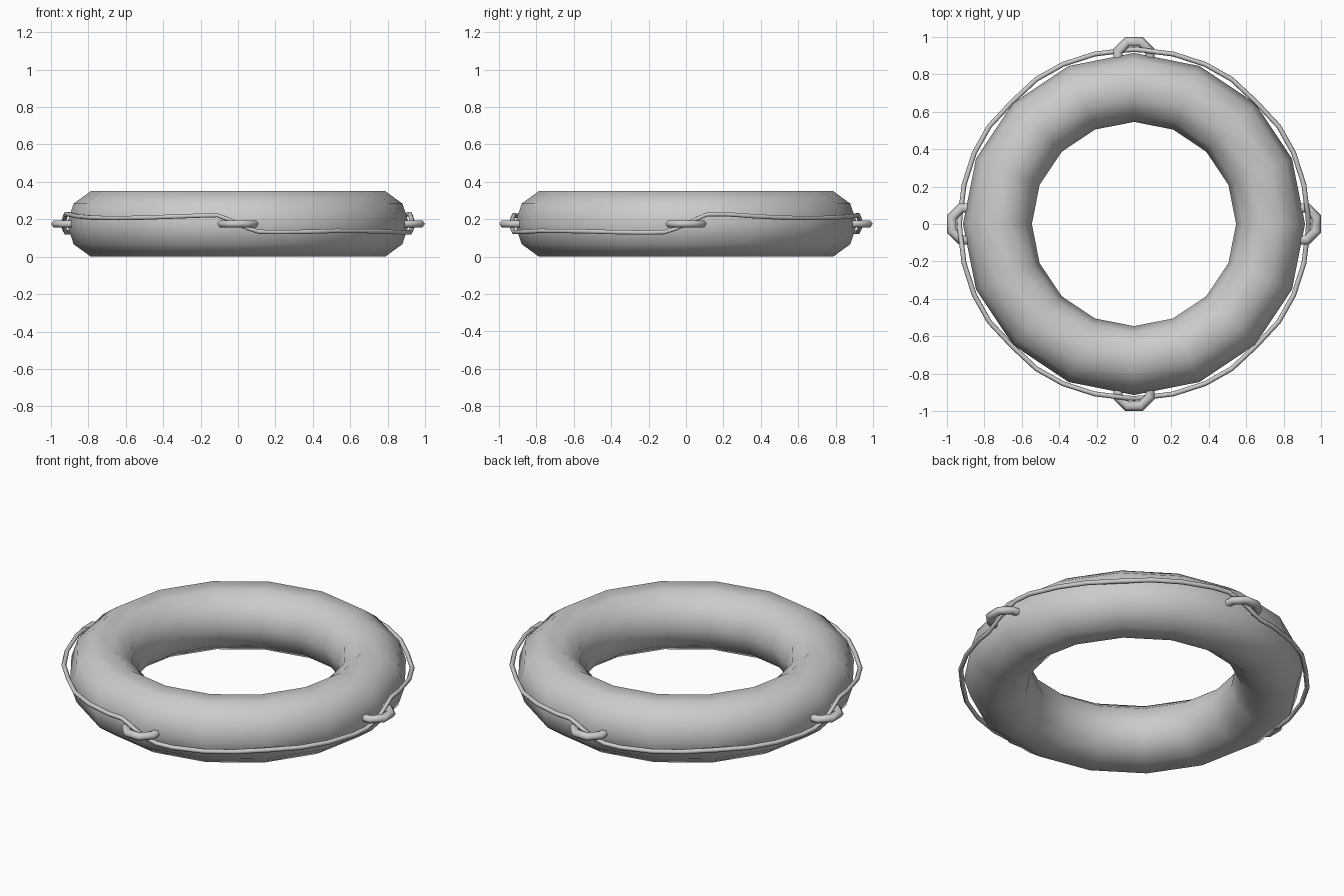
import bpy, bmesh
from math import sin, cos, pi, radians
from mathutils import Vector

if "Cube" in bpy.data.objects:
    bpy.data.objects.remove(bpy.data.objects["Cube"])

MID = 0.175  # height of the ring's equator


def hoop(name, path, sides, half_w, half_h, centre=(0, 0, 0)):
    """Closed tube around z; path holds (angle, radius, height) stations."""
    bm = bmesh.new()
    c = Vector(centre)
    loops = []
    for a, r, z in path:
        loop = []
        for j in range(sides):
            t = 2 * pi * j / sides
            rr = r + half_w * cos(t)
            loop.append(bm.verts.new(c + Vector((rr * cos(a), rr * sin(a), z + half_h * sin(t)))))
        loops.append(loop)
    n = len(loops)
    for i in range(n):
        p, q = loops[i], loops[(i + 1) % n]
        for j in range(sides):
            k = (j + 1) % sides
            bm.faces.new((p[j], q[j], q[k], p[k]))
    bmesh.ops.recalc_face_normals(bm, faces=bm.faces)
    for f in bm.faces:
        f.smooth = True
    me = bpy.data.meshes.new(name)
    bm.to_mesh(me)
    bm.free()
    ob = bpy.data.objects.new(name, me)
    bpy.context.collection.objects.link(ob)
    return ob


def circle(n, radius, z, start=0.0):
    return [(start + 2 * pi * i / n, radius, z) for i in range(n)]


# Main float: 16 segments, 10-sided section
hoop("float_ring", circle(16, 0.73, MID), 10, 0.184, 0.184)

# Four eyelets half sunk into the outer wall
for i in range(4):
    a = i * pi / 2
    hoop("rope_eyelet_%d" % (i + 1), circle(8, 0.093, MID, a + pi / 8), 6, 0.027, 0.021,
         (0.888 * cos(a), 0.888 * sin(a), 0))

# Grab rope: threads through each eyelet, alternating above and below
# stations within a quarter: degrees from eyelet, radius, height if high, height if low
quarter = [(0, 0.932, 0.175, 0.175), (3, 0.93, 0.198, 0.152), (7, 0.927, 0.226, 0.133),
           (13, 0.932, 0.227, 0.131), (24, 0.934, 0.215, 0.133), (34, 0.933, 0.208, 0.138),
           (45, 0.922, 0.206, 0.137), (56, 0.933, 0.208, 0.135), (66, 0.934, 0.213, 0.131),
           (77, 0.932, 0.219, 0.129), (83, 0.927, 0.222, 0.131), (87, 0.93, 0.198, 0.152)]
rope = []
for q in range(4):
    for deg, r, high, low in quarter:
        rope.append((radians(90 * q + deg), r, high if q % 2 == 0 else low))
hoop("grab_rope", rope, 6, 0.013, 0.013)
